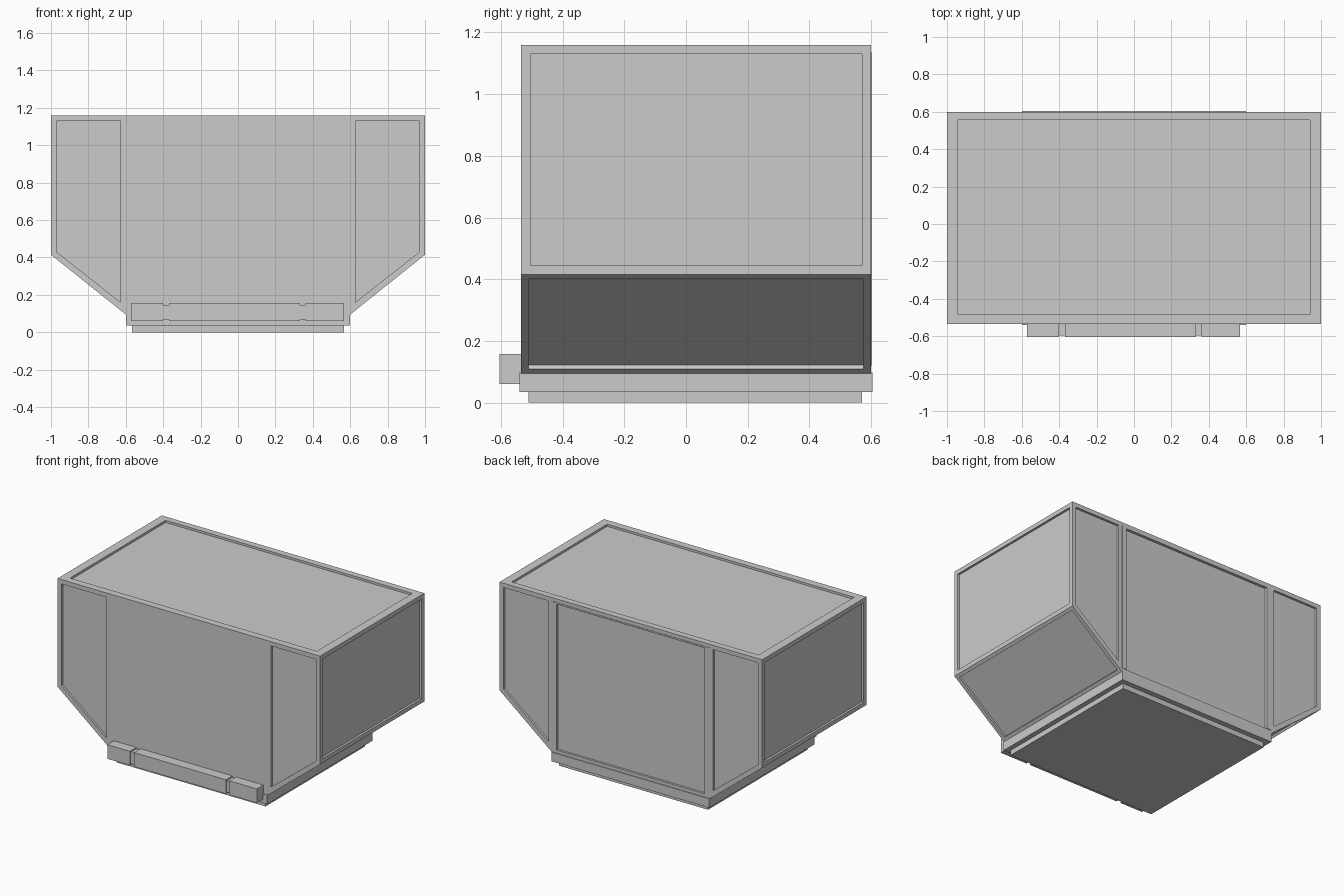
import bpy, bmesh
from mathutils import Vector

if "Cube" in bpy.data.objects:
    bpy.data.objects.remove(bpy.data.objects["Cube"])

DEPTH = 0.015


def add_prism(bm, pts, vec):
    """Extrude a planar outline of 3D points along a vector."""
    part = bmesh.new()
    f = part.faces.new([part.verts.new(p) for p in pts])
    res = bmesh.ops.extrude_face_region(part, geom=[f], use_keep_orig=True)
    moved = [v for v in res["geom"] if isinstance(v, bmesh.types.BMVert)]
    bmesh.ops.translate(part, verts=moved, vec=vec)
    bmesh.ops.recalc_face_normals(part, faces=part.faces)
    tmp = bpy.data.meshes.new("tmp")
    part.to_mesh(tmp)
    part.free()
    bm.from_mesh(tmp)
    bpy.data.meshes.remove(tmp)


def add_box(bm, x0, x1, y0, y1, z0, z1):
    add_prism(bm, [(x0, y0, z0), (x1, y0, z0), (x1, y1, z0), (x0, y1, z0)],
              (0, 0, z1 - z0))


def finish(name, bm):
    me = bpy.data.meshes.new(name)
    bm.to_mesh(me)
    bm.free()
    ob = bpy.data.objects.new(name, me)
    bpy.context.collection.objects.link(ob)
    return ob


def boxes(name, *dims):
    bm = bmesh.new()
    for d in dims:
        add_box(bm, *d)
    return finish(name, bm)


# Container shell with sloped lower sides
F, B, TOP = -0.535, 0.60, 1.16
outline = [(0.6, 0.095), (1, 0.415), (1, TOP), (-1, TOP), (-1, 0.415), (-0.6, 0.095)]
bm = bmesh.new()
add_prism(bm, [(x, F, z) for x, z in outline], (0, B - F, 0))
shell = finish("container_shell", bm)

# Shallow panel recesses
cut = bmesh.new()
add_box(cut, -0.94, 0.94, -0.485, 0.555, TOP - DEPTH, TOP + 0.05)       # roof
add_box(cut, -0.565, 0.565, B - DEPTH, B + 0.05, 0.12, 1.125)           # back door
wing = [(0.627, 1.13), (0.97, 1.13), (0.97, 0.43), (0.627, 0.16)]
low, high = Vector((0.6, 0, 0.095)), Vector((1, 0, 0.415))
slope = (high - low).normalized()
normal = Vector((slope.z, 0, -slope.x))
for s in (-1, 1):
    # upright side panel
    add_box(cut, *sorted((s * (1 - DEPTH), s * 1.05)), -0.505, 0.57, 0.445, 1.13)
    # front and back wing panels
    add_prism(cut, [(s * x, F + DEPTH, z) for x, z in wing], (0, -0.05, 0))
    add_prism(cut, [(s * x, B - DEPTH, z) for x, z in wing], (0, 0.05, 0))
    # sloped side panel
    a = low.lerp(high, 0.045) - normal * DEPTH
    b = low.lerp(high, 0.955) - normal * DEPTH
    add_prism(cut, [(s * p.x, y, p.z) for p, y in
                    ((a, -0.51), (a, 0.575), (b, 0.575), (b, -0.51))],
              (s * normal.x * 0.05, 0, normal.z * 0.05))
cutter = finish("panel_cutter", cut)
cutter.hide_render = True

mod = shell.modifiers.new("panels", 'BOOLEAN')
mod.object = cutter
mod.operation = 'DIFFERENCE'
mod.solver = 'EXACT'
dg = bpy.context.evaluated_depsgraph_get()
shell_mesh = bpy.data.meshes.new_from_object(shell.evaluated_get(dg))
shell.modifiers.clear()
shell.data = shell_mesh
bpy.data.objects.remove(cutter)

# Thin frame around the back door
y0, y1 = B - 0.005, B + 0.003
boxes("door_frame",
      (-0.6, -0.565, y0, y1, 0.12, 1.135), (0.565, 0.6, y0, y1, 0.12, 1.135),
      (-0.565, 0.565, y0, y1, 1.125, 1.135))

# Base rim and bottom pallet
boxes("base_rim", (-0.6, 0.6, -0.54, 0.605, 0.035, 0.098))
boxes("bottom_pallet", (-0.567, 0.567, -0.51, 0.57, 0, 0.04))

# Front rail in three blocks with narrow links between
boxes("front_rail",
      *[(a, b, -0.605, -0.53, 0.06, 0.157)
        for a, b in ((-0.572, -0.40), (-0.368, 0.332), (0.36, 0.567))])
boxes("rail_links",
      *[(a, b, -0.597, -0.53, 0.068, 0.147)
        for a, b in ((-0.40, -0.368), (0.332, 0.36))])
